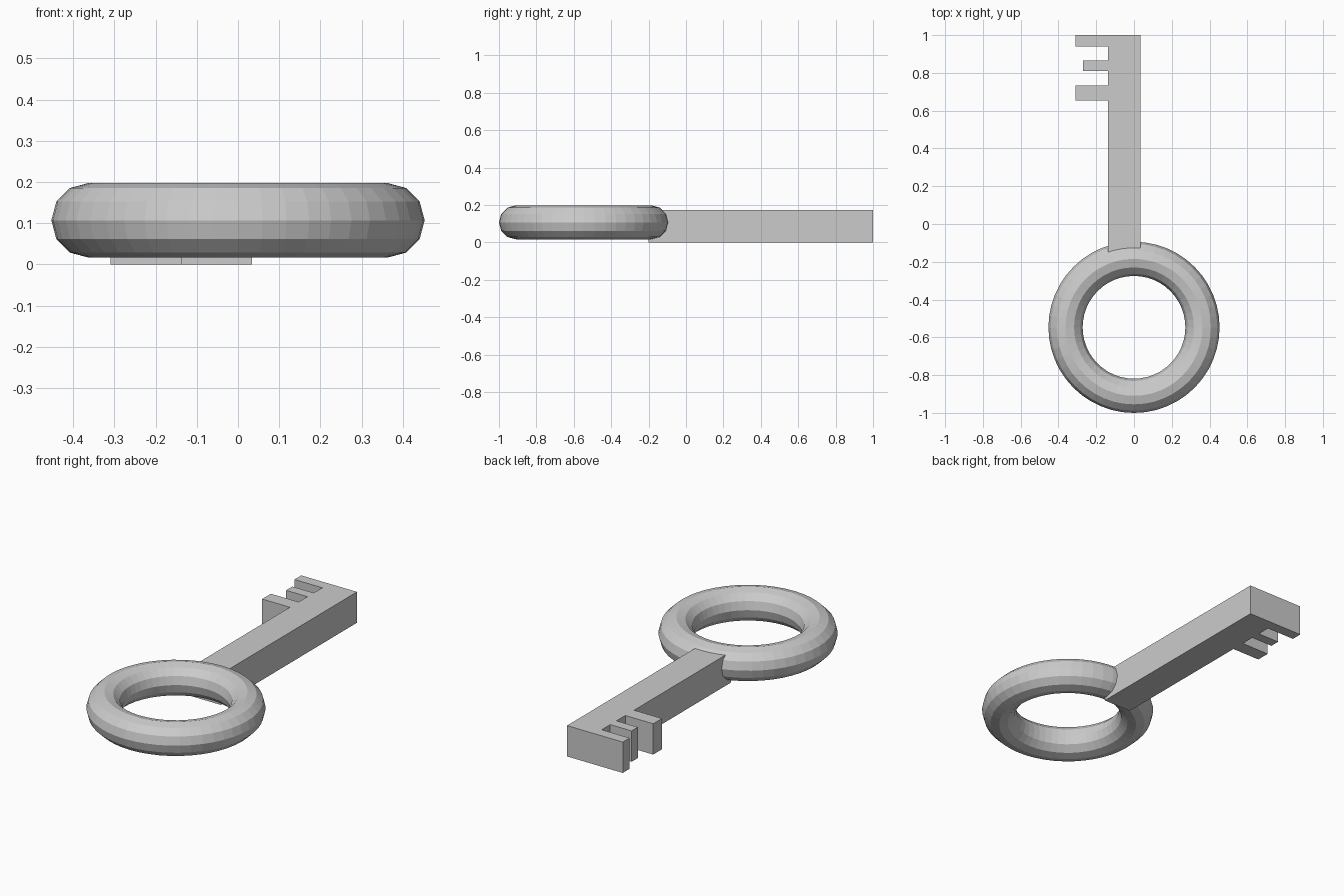
import bpy, bmesh

if "Cube" in bpy.data.objects:
    bpy.data.objects.remove(bpy.data.objects["Cube"])

# Ring-shaped handle, faceted
bpy.ops.mesh.primitive_torus_add(major_segments=48, minor_segments=12,
                                 major_radius=0.3625, minor_radius=0.0906,
                                 location=(0, -0.547, 0.107))
bpy.context.object.name = "ring_handle"

# Shank and teeth as one extruded outline
LEFT, RIGHT, START, HEIGHT = -0.138, 0.034, -0.2, 0.172
teeth = [(0.655, 0.732, -0.31), (0.81, 0.865, -0.27), (0.94, 1.0, -0.31)]
outline = [(LEFT, START), (RIGHT, START), (RIGHT, 1.0)]
for i, (y0, y1, tip) in enumerate(reversed(teeth)):
    if i:
        outline.append((LEFT, y1))
    outline += [(tip, y1), (tip, y0), (LEFT, y0)]

bm = bmesh.new()
face = bm.faces.new([bm.verts.new((x, y, 0)) for x, y in outline])
ext = bmesh.ops.extrude_face_region(bm, geom=[face], use_keep_orig=True)
top = [v for v in ext["geom"] if isinstance(v, bmesh.types.BMVert)]
bmesh.ops.translate(bm, verts=top, vec=(0, 0, HEIGHT))
bmesh.ops.recalc_face_normals(bm, faces=bm.faces)
mesh = bpy.data.meshes.new("toothed_shank")
bm.to_mesh(mesh)
bm.free()
shank = bpy.data.objects.new("toothed_shank", mesh)
bpy.context.collection.objects.link(shank)
